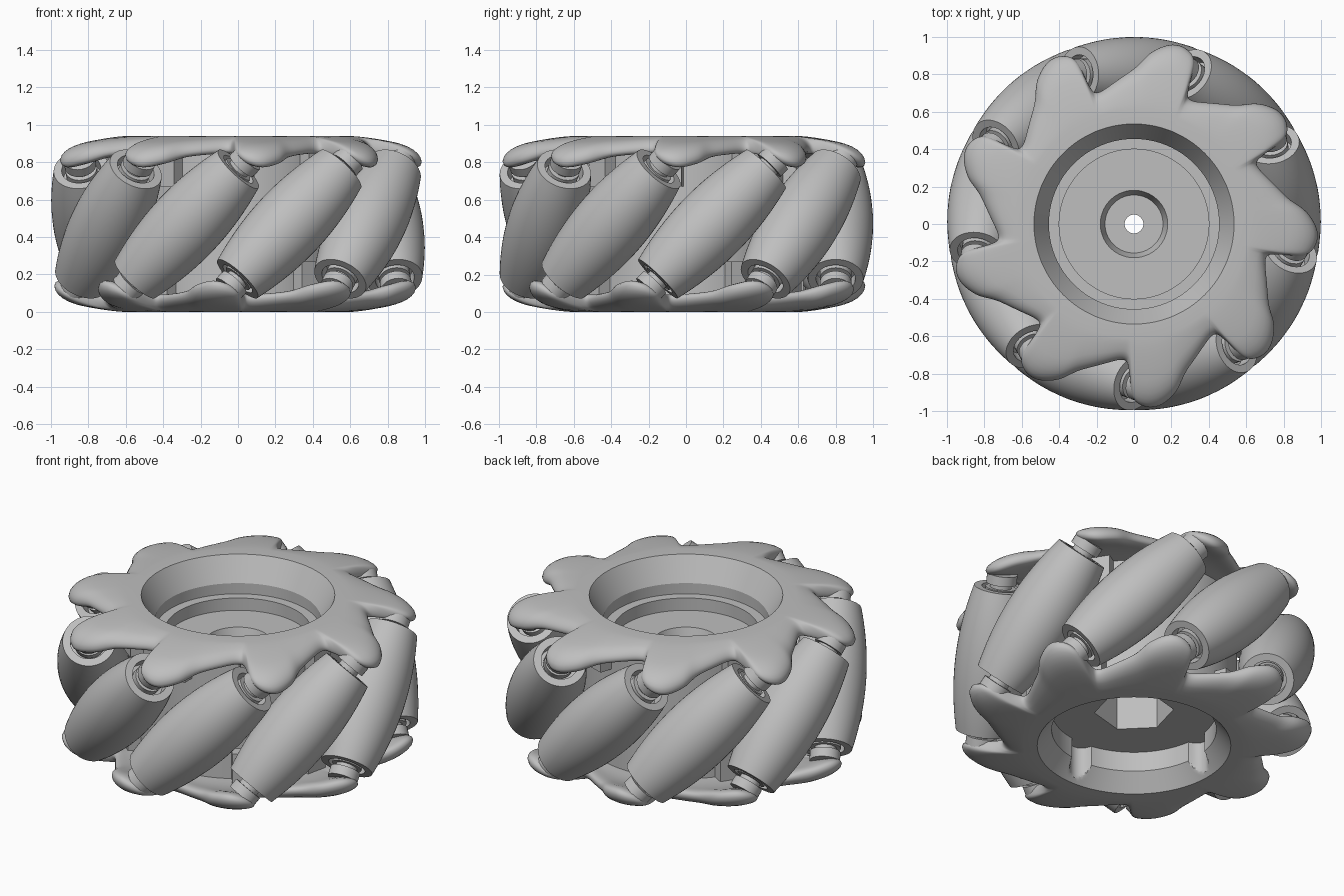
import bpy, bmesh, math
from math import sin, cos, radians, pi
from mathutils import Matrix, Vector

if "Cube" in bpy.data.objects:
    bpy.data.objects.remove(bpy.data.objects["Cube"])

COUNT = 9          # rollers around the wheel
STEP = 360 / COUNT
PHASE = 10         # angle of the first roller centre
HEIGHT = 0.94
AXIS_R = 0.8       # distance from the wheel axis to the roller axis
HALF = 0.415       # half length of a roller

grey = bpy.data.materials.new("light grey")
grey.use_nodes = True
grey.diffuse_color = (0.52, 0.52, 0.52, 1)
grey.node_tree.nodes["Principled BSDF"].inputs["Base Color"].default_value = (0.52, 0.52, 0.52, 1)


def finish(name, bm, angle=35):
    bmesh.ops.recalc_face_normals(bm, faces=bm.faces[:])
    mesh = bpy.data.meshes.new(name)
    bm.to_mesh(mesh)
    bm.free()
    mesh.materials.append(grey)
    mesh.shade_smooth()
    mesh.set_sharp_from_angle(angle=radians(angle))
    return mesh


def place(name, mesh, matrix=Matrix()):
    ob = bpy.data.objects.new(name, mesh)
    bpy.context.collection.objects.link(ob)
    ob.matrix_world = matrix


def lathe(name, profile, seg, angle=35):
    """Spin a closed (radius, height) loop; a radius may be a function of angle."""
    bm = bmesh.new()
    rings = []
    for i in range(seg):
        a = 2 * pi * i / seg
        ring = []
        for r, z in profile:
            r = r(a) if callable(r) else r
            ring.append(bm.verts.new((r * cos(a), r * sin(a), z)))
        rings.append(ring)
    n = len(profile)
    for i in range(seg):
        p, q = rings[i], rings[(i + 1) % seg]
        for j in range(n):
            k = (j + 1) % n
            bm.faces.new((p[j], q[j], q[k], p[k]))
    return finish(name, bm, angle)


# Hub: barrel with a dished top, open underside, hexagonal socket and four
# half-round grooves down the wall of the lower cavity
def hexagon(a):
    return 0.19 / cos((a - radians(15)) % (pi / 3) - pi / 6)


def grooved(r):
    centre, size = 0.45, 0.065

    def radius(a):
        d = (a + pi / 4) % (pi / 2) - pi / 4
        side = centre * sin(d)
        if abs(side) >= size:
            return r
        return max(r, centre * cos(d) + math.sqrt(size ** 2 - side ** 2))
    return radius


hub = [(0.05, 0.58), (0.155, 0.58), (0.18, 0.66), (0.40, 0.66), (0.40, 0.735),
       (0.455, 0.735), (0.455, 0.80), (0.535, HEIGHT), (0.57, 0.92), (0.57, 0.02)]
hub += [(grooved(0.535 - 0.01 * i), 0.0125 * i) for i in range(9)]
hub += [(grooved(0.455), 0.22), (hexagon, 0.22), (hexagon, 0.50), (0.05, 0.50)]
place("hub", lathe("hub", hub, 288, 25))

# Lobed plate: one lobe as (angle, radius, drop of the underside), repeated around
LOBE = [(66, 0.73, 0.02), (60, 0.75, 0.025), (50, 0.83, 0.05), (44, 0.925, 0.10),
        (38, 0.98, 0.13), (33, 0.975, 0.10), (29.5, 0.92, 0.04), (28, 0.78, 0.02)]


def spline(a, b, c, d, t):
    return b + 0.5 * t * (c - a + t * (2 * a - 5 * b + 4 * c - d + t * (3 * (b - c) + d - a)))


def outline(sub=5):
    pts = [Vector((a - STEP * k, r, d)) for k in range(-1, COUNT + 1) for a, r, d in LOBE]
    n = len(LOBE)
    for i in range(n, n + n * COUNT):
        for s in range(sub):
            yield spline(pts[i - 1], pts[i], pts[i + 1], pts[i + 2], s / sub)


def lobed_plate(name, flip):
    bm = bmesh.new()
    inner, flat, under = 0.535, 0.61, 0.855
    ts = [0, 0.15, 0.3, 0.45, 0.6, 0.7, 0.8, 0.88, 0.94, 0.98, 1]
    columns = []
    for ang, rim, drop in outline():
        upper, lower = [(inner, HEIGHT)], [(inner, under)]
        for t in ts:
            r = flat + (rim - flat) * t
            fall = 0.6 * ((r - flat) / 0.37) ** 1.3 + 0.4 * t ** 1.6
            top = HEIGHT - 0.065 * fall
            bottom = under - drop * t * t
            u = max(0, (t - 0.55) / 0.45)
            half = (top - bottom) / 2 * math.sqrt(max(0, 1 - u ** 2.3))
            mid = (top + bottom) / 2
            upper.append((r, mid + half))
            lower.append((r, mid - half))
        column = []
        for r, z in upper + lower[-2::-1]:
            a = radians(2 * PHASE - ang if flip else ang)
            z = HEIGHT - z if flip else z
            column.append(bm.verts.new((r * cos(a), r * sin(a), z)))
        columns.append(column)
    for i, p in enumerate(columns):
        q = columns[(i + 1) % len(columns)]
        for j in range(len(p) - 1):
            bm.faces.new((p[j], q[j], q[j + 1], p[j + 1]))
        bm.faces.new((p[-1], q[-1], q[0], p[0]))
    place(name, finish(name, bm, 50))


lobed_plate("upper_lobed_plate", False)
lobed_plate("lower_lobed_plate", True)

# Barrel rollers: crowned so that their outer sides follow the wheel's rim
crown = []
for i in range(21):
    s = HALF * (i / 10 - 1)
    crown.append((1 - math.sqrt(AXIS_R ** 2 + s * s / 2), s))
bore = [(0.105, HALF), (0.105, HALF - 0.07), (0.06, HALF - 0.07),
        (0.06, 0.07 - HALF), (0.105, 0.07 - HALF), (0.105, -HALF)]
roller = lathe("roller", crown + bore, 48)

# Axle pin with a collar in each bore and a pad against each lobe
e = HALF
half_pin = [(0.001, e + 0.08), (0.085, e + 0.08), (0.085, e + 0.025), (0.06, e + 0.025),
            (0.06, e), (0.085, e), (0.085, e - 0.05), (0.045, e - 0.05)]
pin = half_pin + [(r, -z) for r, z in reversed(half_pin)]
axle = lathe("axle", pin, 24)

# Short blocks on the barrel behind the roller ends
bm = bmesh.new()
bmesh.ops.create_cube(bm, size=1, matrix=Matrix.Diagonal((0.12, 0.13, 0.2, 1)))
block = finish("block", bm)

for i in range(COUNT):
    centre = radians(PHASE + STEP * i)
    spin = Matrix.Rotation(centre, 4, 'Z')
    tilt = spin @ Matrix.Translation((AXIS_R, 0, HEIGHT / 2)) @ Matrix.Rotation(-pi / 4, 4, 'X')
    place(f"roller_{i + 1}", roller, tilt)
    place(f"axle_{i + 1}", axle, tilt)
    for side, label in ((1, "upper"), (-1, "lower")):
        turn = Matrix.Rotation(centre + side * radians(22), 4, 'Z')
        place(f"{label}_block_{i + 1}", block,
              turn @ Matrix.Translation((0.58, 0, HEIGHT / 2 + side * 0.3)))
